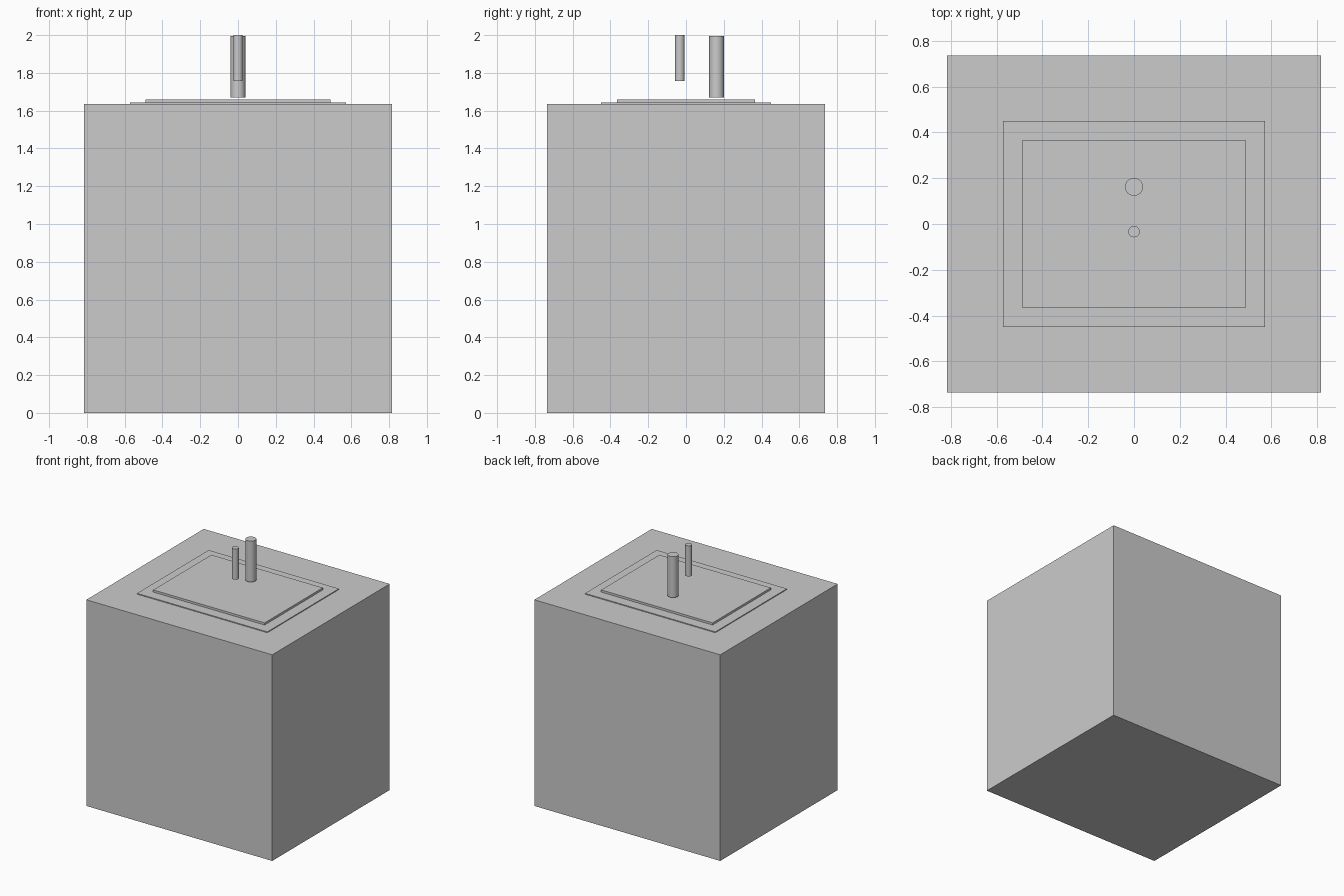
import bpy, math

if "Cube" in bpy.data.objects:
    bpy.data.objects.remove(bpy.data.objects["Cube"])


def slab(name, half_x, half_y, z0, z1):
    bpy.ops.mesh.primitive_cube_add(size=1, location=(0, 0, (z0 + z1) / 2))
    ob = bpy.context.object
    ob.name = name
    ob.scale = (2 * half_x, 2 * half_y, z1 - z0)
    bpy.ops.object.transform_apply(location=False, rotation=False, scale=True)
    return ob


def rod(name, y, radius, z0, z1):
    bpy.ops.mesh.primitive_cylinder_add(vertices=32, radius=radius, depth=z1 - z0,
                                        location=(0, y, (z0 + z1) / 2))
    ob = bpy.context.object
    ob.name = name
    bpy.ops.object.shade_smooth_by_angle(angle=math.radians(40))
    return ob


# Main block and the two stacked plates on top
slab("body", 0.816, 0.736, 0, 1.636)
slab("lower_plate", 0.572, 0.449, 1.636, 1.643)
slab("upper_plate", 0.489, 0.365, 1.643, 1.66)

# Upright cylinders hovering over the plates
rod("large_cylinder", 0.162, 0.039, 1.67, 1.995)
rod("small_cylinder", -0.033, 0.025, 1.757, 2.0)
